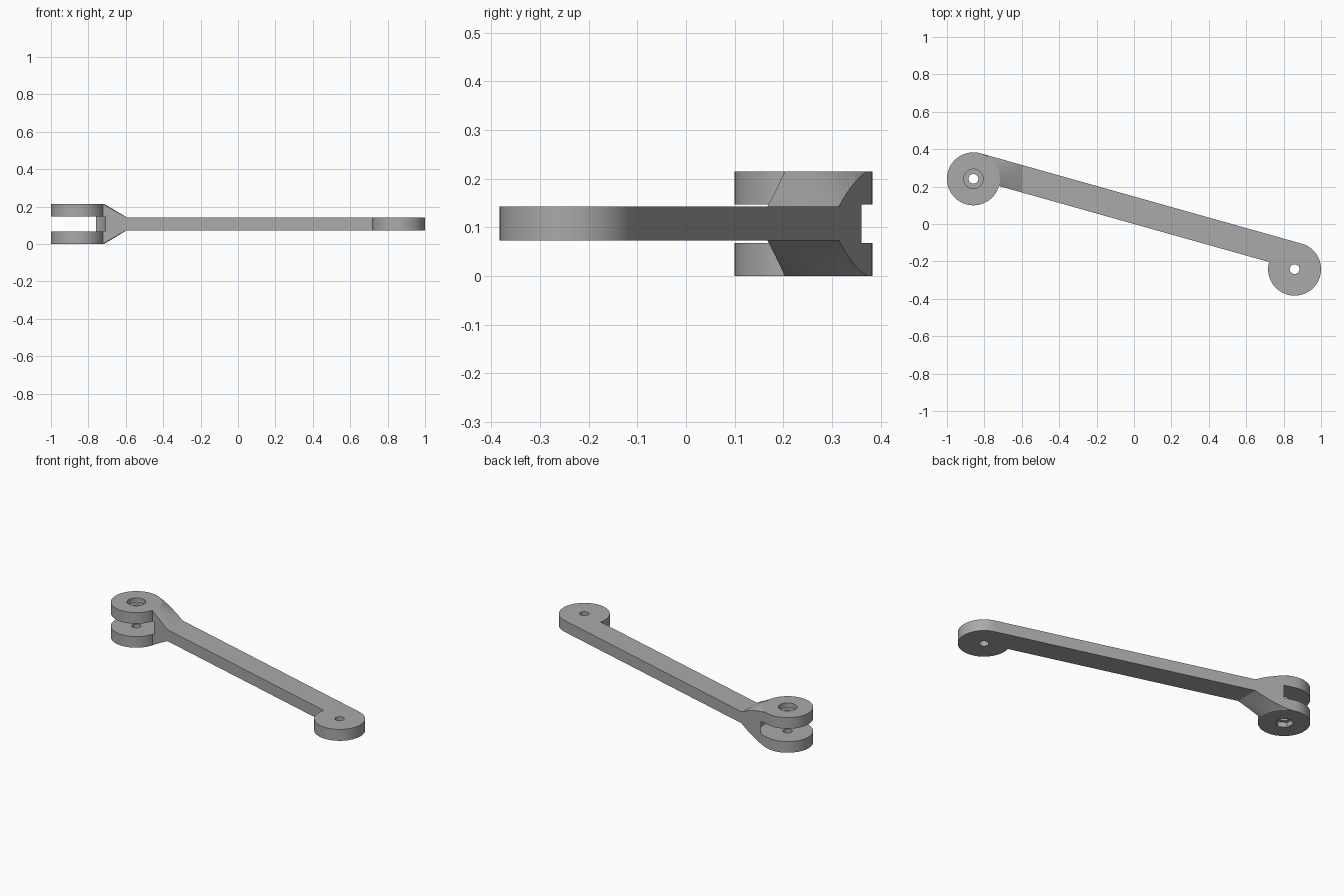
import bpy, bmesh
from math import radians, sin, cos, atan2, hypot
from mathutils import Matrix, Vector

if "Cube" in bpy.data.objects:
    bpy.data.objects.remove(bpy.data.objects["Cube"])

R = 0.1415                       # radius of both round ends
CX, CY = 0.8585, 0.2415          # pivot offset from the centre
H = 0.215                        # fork height
Z0, Z1 = 0.073, 0.143            # bar thickness
WEDGE_X = -0.595                 # where the fork taper meets the bar
LENGTH = 2 * hypot(CX, CY)
ANGLE = -atan2(CY, CX)
FORK, EYE = (-CX, CY), (CX, -CY)

grey = bpy.data.materials.new("plain grey")
grey.use_nodes = True
colour = (0.4, 0.4, 0.4, 1)
grey.diffuse_color = colour
grey.node_tree.nodes["Principled BSDF"].inputs["Base Color"].default_value = colour


def finish(name, bm):
    bmesh.ops.recalc_face_normals(bm, faces=bm.faces)
    mesh = bpy.data.meshes.new(name)
    bm.to_mesh(mesh)
    bm.free()
    mesh.materials.append(grey)
    ob = bpy.data.objects.new(name, mesh)
    bpy.context.collection.objects.link(ob)
    return ob


def cylinder(name, centre, radius, low, high, sides=96):
    bm = bmesh.new()
    place = Matrix.Translation((*centre, (low + high) / 2))
    bmesh.ops.create_cone(bm, cap_ends=True, segments=sides, radius1=radius,
                          radius2=radius, depth=high - low, matrix=place)
    return finish(name, bm)


def beam(name, low, high):
    """Box running between the pivots, flush with the outer tangent."""
    bm = bmesh.new()
    size = Matrix.Diagonal((LENGTH, R, high - low, 1))
    shift = Matrix.Translation((LENGTH / 2, R / 2, (low + high) / 2))
    place = Matrix.Translation((*FORK, 0)) @ Matrix.Rotation(ANGLE, 4, "Z")
    bmesh.ops.create_cube(bm, size=1, matrix=place @ shift @ size)
    return finish(name, bm)


def taper(name, rows=32):
    """Ruled loft from the fork's round edge down to the bar."""
    bm = bmesh.new()
    rings = []
    for i in range(rows + 1):
        a = radians(-40 + 130 * i / rows)
        x, y = -CX + R * cos(a), CY + R * sin(a)
        section = [(-0.95, H), (x, H), (WEDGE_X, Z1),
                   (WEDGE_X, Z0), (x, 0), (-0.95, 0)]
        rings.append([bm.verts.new((px, y, pz)) for px, pz in section])
    for a, b in zip(rings, rings[1:]):
        for k in range(6):
            j = (k + 1) % 6
            bm.faces.new((a[k], a[j], b[j], b[k]))
    bm.faces.new(rings[0])
    bm.faces.new(rings[-1])
    bmesh.ops.triangulate(bm, faces=bm.faces)
    return finish(name, bm)


def combine(target, tool, operation):
    mod = target.modifiers.new(operation, "BOOLEAN")
    mod.operation, mod.object, mod.solver = operation, tool, "EXACT"
    bpy.ops.object.select_all(action="DESELECT")
    bpy.context.view_layer.objects.active = target
    target.select_set(True)
    bpy.ops.object.modifier_apply(modifier=mod.name)
    bpy.data.objects.remove(tool)


# Tapered neck trimmed to the width of the bar
neck = taper("fork_neck")
combine(neck, beam("neck_trim", -0.1, H + 0.1), "INTERSECT")

# Link arm: bar, round eye, fork disc and neck in one body
arm = beam("link_arm", Z0, Z1)
combine(arm, cylinder("eye", EYE, R, Z0, Z1), "UNION")
combine(arm, neck, "UNION")
combine(arm, cylinder("fork_disc", FORK, R, 0, H), "UNION")

# Slot between the fork plates, bolt holes, head recess and nut pocket
combine(arm, cylinder("slot", FORK, 0.155, 0.068, 0.147), "DIFFERENCE")
for spot in (FORK, EYE):
    combine(arm, cylinder("bolt_hole", spot, 0.026, -0.1, 0.3, 32), "DIFFERENCE")
combine(arm, cylinder("head_recess", FORK, 0.052, H - 0.03, 0.3, 48), "DIFFERENCE")
combine(arm, cylinder("nut_pocket", FORK, 0.05, -0.1, 0.03, 6), "DIFFERENCE")

bpy.ops.object.shade_smooth_by_angle(angle=radians(25))
